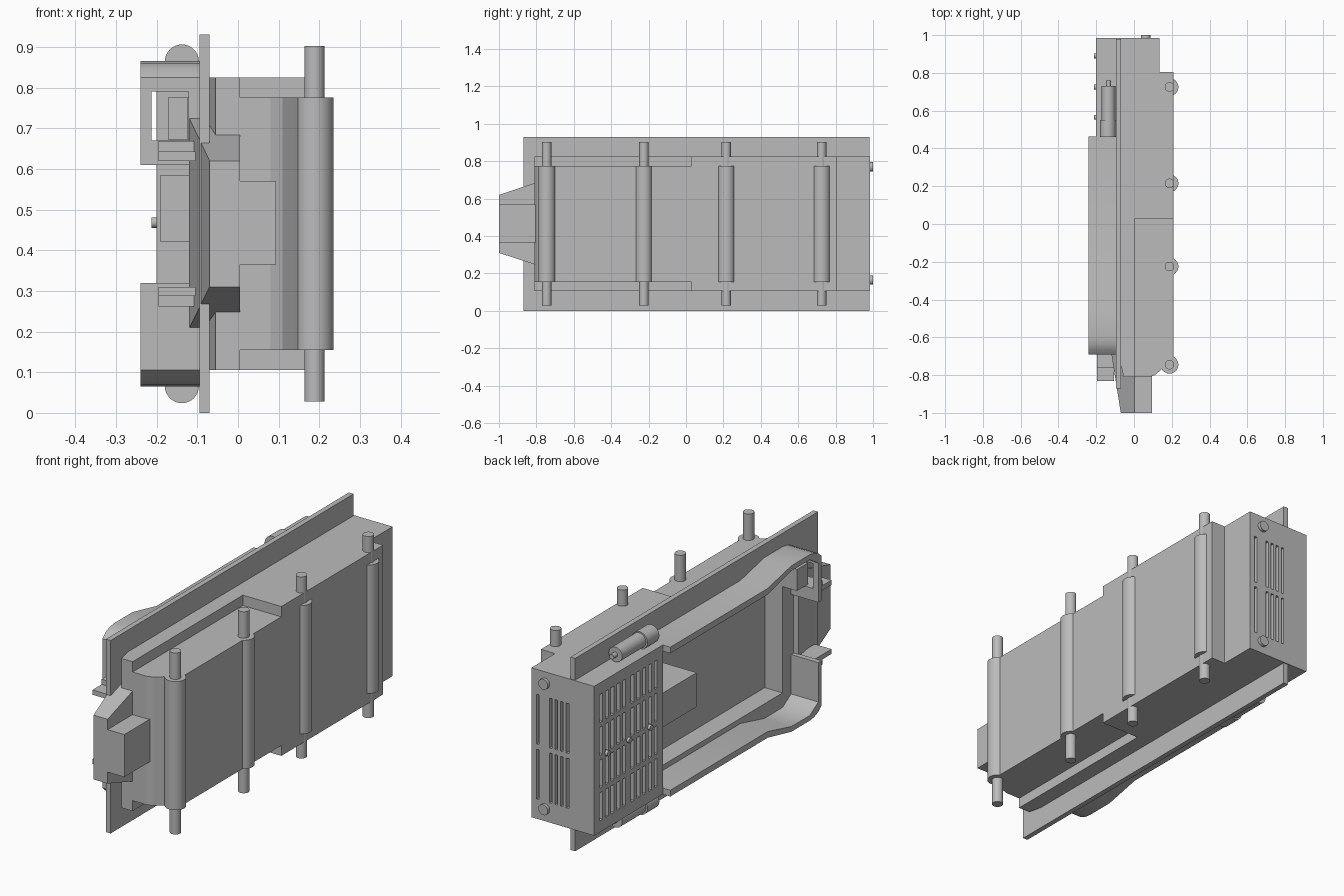
import bpy, bmesh, math
from mathutils import Matrix, Vector

cube = bpy.data.objects.get("Cube")
if cube:
    bpy.data.objects.remove(cube, do_unlink=True)

grey = bpy.data.materials.new("plain grey")
grey.use_nodes = True
grey.diffuse_color = (0.5, 0.5, 0.5, 1)
grey.node_tree.nodes["Principled BSDF"].inputs["Base Color"].default_value = (0.5, 0.5, 0.5, 1)
MID = 0.465


def finish(name, bm):
    bmesh.ops.recalc_face_normals(bm, faces=bm.faces)
    mesh = bpy.data.meshes.new(name)
    bm.to_mesh(mesh)
    bm.free()
    mesh.materials.append(grey)
    ob = bpy.data.objects.new(name, mesh)
    bpy.context.collection.objects.link(ob)
    return ob


def add_box(bm, x, y, z):
    size = Vector((x[1] - x[0], y[1] - y[0], z[1] - z[0]))
    mid = Vector((sum(x), sum(y), sum(z))) / 2
    bmesh.ops.create_cube(bm, size=1, matrix=Matrix.Translation(mid) @ Matrix.Diagonal(size).to_4x4())


def boxes(name, *specs):
    bm = bmesh.new()
    for spec in specs:
        add_box(bm, *spec)
    return finish(name, bm)


def prism(name, points, axis, lo, hi):
    """Extrude a profile: (x, y) along z, or (y, z) along x."""
    bm = bmesh.new()
    place = (lambda p, d: (p[0], p[1], d)) if axis == "z" else (lambda p, d: (d, p[0], p[1]))
    face = bm.faces.new([bm.verts.new(place(p, lo)) for p in points])
    new = bmesh.ops.extrude_face_region(bm, geom=[face])["geom"]
    shift = (0, 0, hi - lo) if axis == "z" else (hi - lo, 0, 0)
    bmesh.ops.translate(bm, vec=shift, verts=[v for v in new if isinstance(v, bmesh.types.BMVert)])
    return finish(name, bm)


def cylinder(name, centre, radius, length, axis="z"):
    bm = bmesh.new()
    turn = {"z": Matrix(), "y": Matrix.Rotation(math.pi / 2, 4, "X"),
            "x": Matrix.Rotation(math.pi / 2, 4, "Y")}[axis]
    bmesh.ops.create_cone(bm, cap_ends=True, segments=32, radius1=radius, radius2=radius,
                          depth=length, matrix=Matrix.Translation(centre) @ turn)
    ob = finish(name, bm)
    smooth(ob)
    return ob


def activate(ob):
    bpy.ops.object.select_all(action="DESELECT")
    ob.select_set(True)
    bpy.context.view_layer.objects.active = ob


def smooth(ob):
    activate(ob)
    bpy.ops.object.shade_smooth_by_angle(angle=math.radians(32))


def cut(targets, cutter):
    for ob in targets:
        activate(ob)
        mod = ob.modifiers.new("cut", "BOOLEAN")
        mod.operation, mod.solver, mod.object = "DIFFERENCE", "EXACT", cutter
        bpy.ops.object.modifier_apply(modifier=mod.name)
    bpy.data.objects.remove(cutter, do_unlink=True)


# Mounting flange and shell, hollowed from the -x side
flange = boxes("flange", ((-0.095, -0.07), (-0.87, 0.98), (0, 0.93)))
shell = prism("shell", [(-0.075, -0.72), (-0.055, -0.81), (0.005, -0.81), (0.005, 0.03), (0.21, 0.03),
                        (0.21, 0.805), (-0.075, 0.805)], "z", 0.105, 0.825)
prism("shell_front_bulge", [(0.002, -0.81), (0.08, -0.81), (0.11, -0.8), (0.14, -0.775), (0.18, -0.74),
                            (0.21, -0.7), (0.21, 0.04), (0.002, 0.04)], "z", 0.155, 0.775)
cut([flange, shell], boxes("cavity_cutter", ((-0.3, 0), (-0.6, 0.47), (0.16, 0.77))))

# Rear box with slotted grilles on its side and back
rear_box = boxes("rear_box", ((-0.2, 0.135), (0.46, 0.985), (0.105, 0.825)))
slots = []
for row in range(4):
    z = 0.16 + row * 0.158
    for col in range(10):
        y = 0.505 + col * 0.044 + (0.02 if col > 4 else 0)
        slots.append(((-0.22, -0.17), (y, y + 0.022), (z, z + 0.135)))
for z in ((0.2, 0.44), (0.465, 0.705)):
    for x in (-0.058, -0.028, 0.002, 0.032, 0.1):
        slots.append(((x - 0.007, x + 0.007), (0.955, 1), z))
cut([rear_box], boxes("slot_cutter", *slots))
for y in (0.565, 0.725, 0.89):
    cylinder("grille_stud", (-0.2, y, 0.468), 0.013, 0.025, "x")
for z in (0.165, 0.77):
    cylinder("rear_screw", (0.062, 0.985, z), 0.025, 0.03, "y")

# Hinge bosses and through pins
for y in (-0.745, -0.225, 0.215, 0.725):
    cylinder("boss", (0.188, y, MID), 0.047, 0.62)
    cylinder("pin", (0.188, y, MID), 0.025, 0.875)

# Flared front connector and its plug
bm = bmesh.new()
rings = []
for y, left, low, high in ((-1, -0.07, 0.31, 0.62), (-0.685, -0.12, 0.208, 0.725)):
    rings.append([bm.verts.new(p) for p in
                  ((left, y, low), (0.005, y, low), (0.005, y, high), (left, y, high))])
    bm.faces.new(rings[-1])
for i in range(4):
    j = (i + 1) % 4
    bm.faces.new((rings[0][i], rings[0][j], rings[1][j], rings[1][i]))
finish("front_connector", bm)
boxes("connector_plug", ((-0.02, 0.094), (-1, -0.79), (0.365, 0.57)))

# Raised rim: upper and lower rails that return down the front end
rail = [(0.462, 0.825), (-0.28, 0.825), (-0.46, 0.865), (-0.6, 0.865), (-0.635, 0.86), (-0.665, 0.847),
        (-0.69, 0.825), (-0.69, 0.61), (-0.665, 0.61), (-0.665, 0.8), (-0.6, 0.84), (-0.46, 0.84),
        (-0.28, 0.795), (0.462, 0.795)]
upper = prism("upper_rim", rail, "x", -0.24, -0.09)
lower = prism("lower_rim", [(y, 0.93 - z) for y, z in rail], "x", -0.24, -0.09)
cut([upper], boxes("window_cutter", ((-0.213, -0.122), (-0.75, -0.64), (0.67, 0.79))))
smooth(upper)
smooth(lower)

# Latch behind the window, front clips, inner block
boxes("latch", ((-0.172, -0.124), (-0.685, -0.6), (0.672, 0.775)),
      ((-0.172, -0.09), (-0.62, -0.6), (0.672, 0.775)))
boxes("front_clips", ((-0.195, -0.105), (-0.83, -0.67), (0.62, 0.643)),
      ((-0.195, -0.105), (-0.76, -0.67), (0.64, 0.668)),
      ((-0.195, -0.105), (-0.83, -0.67), (0.287, 0.31)),
      ((-0.195, -0.105), (-0.76, -0.67), (0.262, 0.29)))
boxes("inner_block", ((-0.19, 0.003), (0.19, 0.465), (0.42, 0.585)))

# Cylinder units on the top and bottom edges
for z in (0.864, 0.066):
    cylinder("unit_collar", (-0.138, 0.505, z), 0.042, 0.09, "y")
    cylinder("unit_barrel", (-0.135, 0.635, z), 0.036, 0.19, "y")
    cylinder("unit_tip", (-0.135, 0.745, z), 0.012, 0.03, "y")
